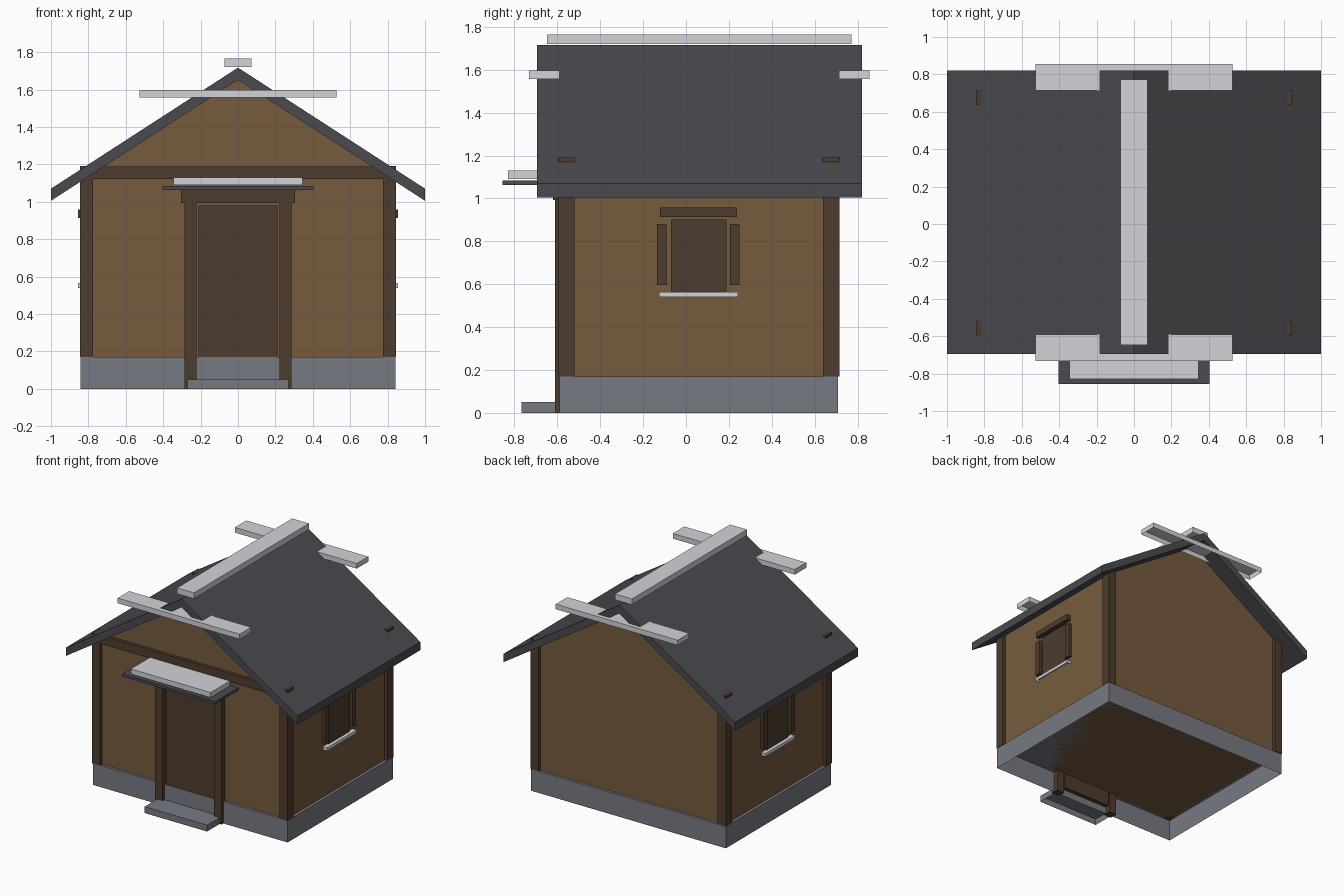
import bpy
import bmesh

old = bpy.data.objects.get("Cube")
if old:
    bpy.data.objects.remove(old, do_unlink=True)


def material(name, rgb):
    m = bpy.data.materials.new(name)
    m.use_nodes = True
    m.diffuse_color = (*rgb, 1)
    m.node_tree.nodes["Principled BSDF"].inputs["Base Color"].default_value = (*rgb, 1)
    return m


wall_brown = material("wall brown", (0.18, 0.105, 0.048))
timber = material("dark timber", (0.076, 0.045, 0.027))
stone = material("grey stone", (0.184, 0.195, 0.227))
slate = material("dark slate", (0.069, 0.069, 0.08))
snow = material("pale snow", (0.644, 0.658, 0.687))


def finish(name, bm, mat):
    bmesh.ops.recalc_face_normals(bm, faces=bm.faces)
    mesh = bpy.data.meshes.new(name)
    bm.to_mesh(mesh)
    bm.free()
    mesh.materials.append(mat)
    obj = bpy.data.objects.new(name, mesh)
    bpy.context.collection.objects.link(obj)
    return obj


def box(name, mat, xs, ys, zs, open_bottom=False):
    """Box from its x, y and z ranges, optionally without a bottom face."""
    bm = bmesh.new()
    bmesh.ops.create_cube(bm, size=1)
    for v in bm.verts:
        v.co = [r[0] if c < 0 else r[1] for c, r in zip(v.co, (xs, ys, zs))]
    bmesh.ops.recalc_face_normals(bm, faces=bm.faces)
    if open_bottom:
        lowest = min(bm.faces, key=lambda f: f.calc_center_median().z)
        bmesh.ops.delete(bm, geom=[lowest], context='FACES_ONLY')
    # Normals are already set; an open shell keeps them facing outward
    return finish(name, bm, mat)


def extrude_profile(name, mat, points, y0, y1):
    """Extrude an x-z outline from y0 to y1."""
    bm = bmesh.new()
    face = bm.faces.new([bm.verts.new((x, y0, z)) for x, z in points])
    geom = bmesh.ops.extrude_face_region(bm, geom=[face])["geom"]
    moved = [g for g in geom if isinstance(g, bmesh.types.BMVert)]
    bmesh.ops.translate(bm, verts=moved, vec=(0, y1 - y0, 0))
    return finish(name, bm, mat)


def pair(name, mat, xs, ys, zs, open_bottom=False):
    """The same box on the left (+x) and the right (-x)."""
    box("left_" + name, mat, xs, ys, zs, open_bottom)
    box("right_" + name, mat, (-xs[1], -xs[0]), ys, zs, open_bottom)


# Roof line
RIDGE, EAVE, THICK = 1.717, 1.07, 0.065
SLOPE = RIDGE - EAVE
under = RIDGE - THICK
WALL = 0.82

# Base, walls and roof
box("foundation", stone, (-0.842, 0.842), (-0.59, 0.71), (0, 0.17), True)
shoulder = under - SLOPE * WALL
extrude_profile("walls", wall_brown,
                [(-WALL, 0.17), (WALL, 0.17), (WALL, shoulder), (0, under), (-WALL, shoulder)],
                -0.57, 0.69)
extrude_profile("roof", slate,
                [(-1, EAVE), (0, RIDGE), (1, EAVE), (1, EAVE - THICK), (0, under), (-1, EAVE - THICK)],
                -0.695, 0.822)

# Corner posts and front tie beam
for end, ys in (("front", (-0.595, -0.52)), ("back", (0.64, 0.715))):
    pair(end + "_corner_post", timber, (0.775, 0.845), ys, (0.17, 1.19))
box("front_tie_beam", timber, (-0.844, 0.844), (-0.594, -0.521), (1.122, 1.189))

# Doorway
box("door", timber, (-0.212, 0.212), (-0.583, -0.55), (0.05, 0.98))
pair("door_post", timber, (0.222, 0.287), (-0.612, -0.55), (0, 0.993))
box("door_header", timber, (-0.305, 0.305), (-0.62, -0.55), (0.993, 1.064))
box("door_canopy", slate, (-0.403, 0.403), (-0.855, -0.56), (1.064, 1.084))
box("canopy_snow", snow, (-0.345, 0.345), (-0.83, -0.59), (1.09, 1.13), True)
box("door_step", stone, (-0.27, 0.27), (-0.767, -0.59), (0, 0.05), True)

# Side windows
pair("window", timber, (0.8, 0.832), (-0.07, 0.19), (0.567, 0.902))
pair("window_front_shutter", timber, (0.8, 0.846), (-0.135, -0.09), (0.597, 0.88))
pair("window_back_shutter", timber, (0.8, 0.846), (0.205, 0.25), (0.597, 0.88))
pair("window_lintel", timber, (0.8, 0.856), (-0.122, 0.238), (0.914, 0.958))
pair("window_sill_snow", snow, (0.8, 0.856), (-0.125, 0.242), (0.54, 0.565), True)

# Snow on the ridge and gables
box("ridge_snow", snow, (-0.073, 0.073), (-0.648, 0.772), (1.72, 1.766), True)
for end, ys in (("front", (-0.732, -0.59)), ("back", (0.713, 0.855))):
    box(end + "_gable_snow", snow, (-0.527, 0.527), ys, (1.557, 1.597), True)
